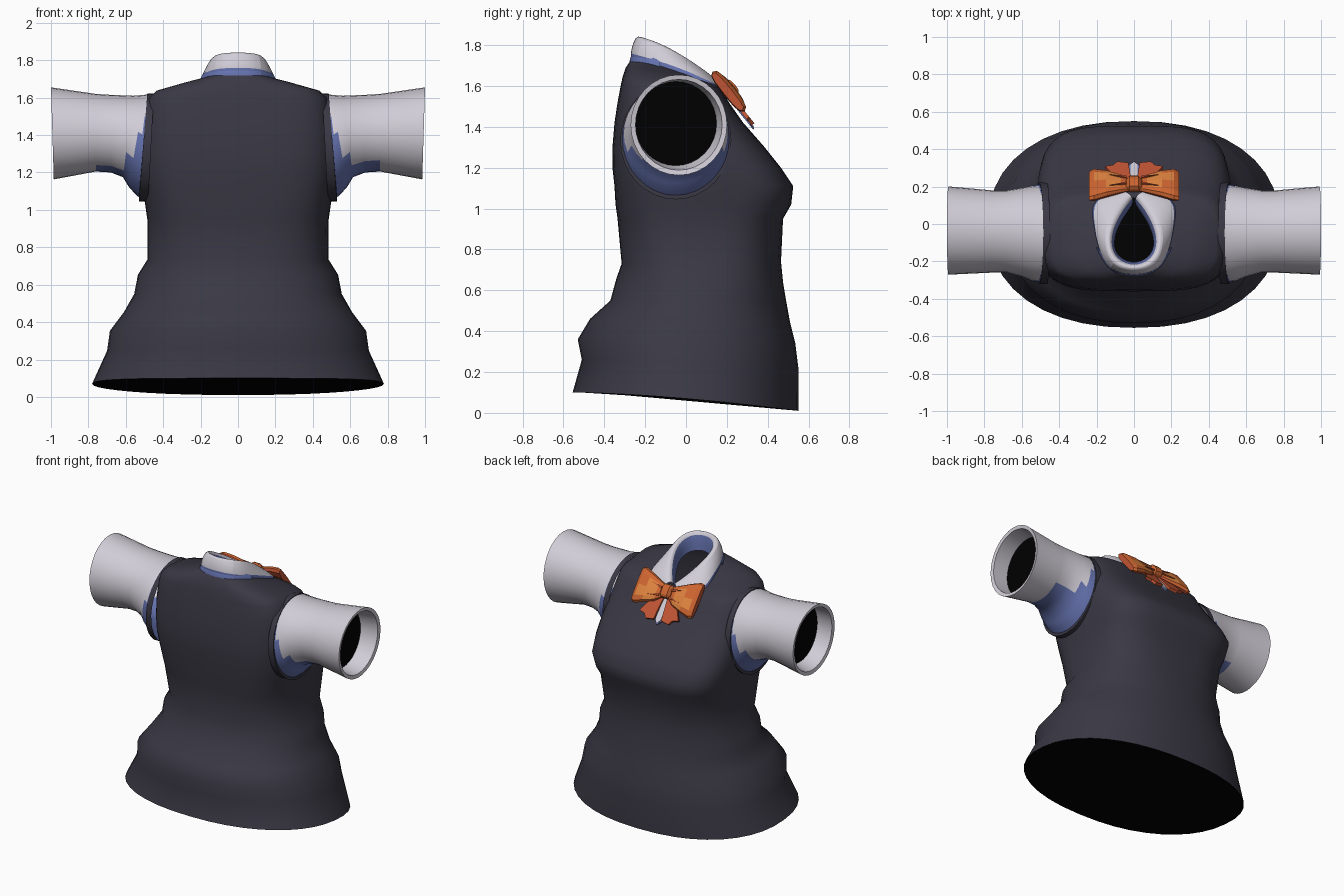
import bpy, bmesh
from math import sin, cos, pi, copysign
from mathutils import Vector

if "Cube" in bpy.data.objects:
    bpy.data.objects.remove(bpy.data.objects["Cube"])


def material(name, rgb):
    m = bpy.data.materials.new(name)
    m.use_nodes = True
    m.diffuse_color = (*rgb, 1)
    m.node_tree.nodes["Principled BSDF"].inputs["Base Color"].default_value = (*rgb, 1)
    return m


CHARCOAL = material("charcoal knit", (0.042, 0.040, 0.058))
BLACK = material("black lining", (0.0, 0.0, 0.0))
WHITE = material("shirt white", (0.64, 0.61, 0.68))
BLUE = material("shirt blue", (0.13, 0.17, 0.43))
ORANGE = material("ribbon orange", (0.62, 0.13, 0.03))
LIGHT = material("ribbon light orange", (0.74, 0.23, 0.05))
RUST = material("ribbon rust", (0.53, 0.09, 0.035))


def loft(name, rings, mats, rule=None, closed=True, caps=(), smooth=True):
    """Skin a list of rings; rule(strip, centre, normal) picks the material."""
    bm = bmesh.new()
    vs = [[bm.verts.new(p) for p in r] for r in rings]
    n = len(rings[0])
    strips = {}
    for i in range(len(vs) - 1):
        for j in range(n if closed else n - 1):
            k = (j + 1) % n
            strips[bm.faces.new((vs[i][j], vs[i][k], vs[i + 1][k], vs[i + 1][j]))] = i
    for c in caps:
        strips[bm.faces.new(vs[c])] = -1
    bmesh.ops.recalc_face_normals(bm, faces=bm.faces[:])
    bm.normal_update()
    for f, i in strips.items():
        f.material_index = rule(i, f.calc_center_median(), f.normal) if rule else 0
    me = bpy.data.meshes.new(name)
    bm.to_mesh(me)
    bm.free()
    for m in mats:
        me.materials.append(m)
    ob = bpy.data.objects.new(name, me)
    bpy.context.collection.objects.link(ob)
    if smooth:
        bpy.ops.object.select_all(action='DESELECT')
        ob.select_set(True)
        bpy.context.view_layer.objects.active = ob
        bpy.ops.object.shade_smooth_by_angle(angle=0.8)
    return ob


def power(v, e):
    return copysign(abs(v) ** e, v)


# Vest body: back height, front height, half width, back y, front y
BODY = [
    (.10, .01, .78, -.555, .55), (.26, .22, .70, -.51, .55),
    (.36, .34, .685, -.53, .535), (.46, .44, .61, -.47, .51),
    (.55, .55, .555, -.37, .49), (.66, .64, .535, -.34, .475),
    (.73, .74, .485, -.315, .465), (.95, .95, .485, -.335, .475),
    (1.02, 1.02, .495, -.345, .515), (1.11, 1.11, .51, -.35, .525),
    (1.2, 1.2, .52, -.36, .465), (1.3, 1.3, .52, -.36, .385),
    (1.42, 1.42, .51, -.35, .28), (1.52, 1.52, .495, -.335, .21),
    (1.60, 1.57, .48, -.32, .18), (1.645, 1.59, .44, -.31, .165),
    (1.69, 1.60, .30, -.295, .155), (1.72, 1.605, .19, -.275, .14)]


def body_ring(zb, zf, w, yb, yf):
    # Rounded at the hem, boxy through the chest, rounded again at the neck
    boxy = max(0, min(1, (zb - .6) / .5)) * min(1, w / .45) ** 2
    e = 2 / (2.25 + 1.5 * boxy)
    pts = []
    for k in range(40):
        a = 2 * pi * k / 40
        t = (power(sin(a), e) + 1) / 2
        pts.append((w * power(cos(a), e), yb + (yf - yb) * t, zb + (zf - zb) * t ** 1.6))
    return pts


loft("vest_body", [body_ring(*b) for b in BODY], [CHARCOAL, BLACK],
     lambda i, c, n: int(i < 0), caps=(0,))

# Sleeves: top x, bottom x, centre y, y radius, top z, bottom z
SLEEVE = [
    (.47, .51, -.05, .265, 1.62, 1.05), (.485, .55, -.05, .26, 1.617, 1.085),
    (.50, .585, -.05, .255, 1.615, 1.125), (.56, .615, -.045, .24, 1.61, 1.175),
    (.68, .68, -.04, .22, 1.615, 1.2), (.76, .76, -.04, .22, 1.62, 1.205),
    (1.0, .985, -.035, .236, 1.655, 1.163), (.995, .98, -.035, .212, 1.632, 1.188),
    (.87, .87, -.05, .2, 1.622, 1.21)]


def sleeve_ring(s, xt, xb, cy, ry, zt, zb):
    pts = []
    for k in range(32):
        a = 2 * pi * k / 32
        t = (sin(a) + 1) / 2
        pts.append((s * (xb + (xt - xb) * t), cy + ry * cos(a), zb + (zt - zb) * t))
    return pts


def sleeve_colour(i, c, nrm):
    if i < 0:
        return 2
    if i < 3:
        return int(c.z < (1.48, 1.42, 1.28)[i])
    return int(i < 5 and c.z < (1.265 if c.x > 0 else 1.235))


for side, s in (("left", 1), ("right", -1)):
    loft(side + "_sleeve", [sleeve_ring(s, *r) for r in SLEEVE],
         [WHITE, BLUE, BLACK], sleeve_colour, caps=(-1,))
    # Knit edging round the armhole
    loft(side + "_armhole_edge",
         [sleeve_ring(s, .45, .48, -.05, .272, 1.622, 1.045),
          sleeve_ring(s, .485, .53, -.05, .272, 1.622, 1.045),
          sleeve_ring(s, .485, .53, -.05, .255, 1.61, 1.065)], [CHARCOAL])


# Collar: half rows from the back centre round to the front
def mirrored(row):
    return [(-x, y, z) for x, y, z in reversed(row[1:])] + row


inner = mirrored([(0, -.215, 1.72), (.085, -.18, 1.71), (.115, -.1, 1.68),
                  (.08, 0, 1.63), (.025, .08, 1.58), (.004, .11, 1.55)])
fold_in = mirrored([(0, -.225, 1.84), (.09, -.19, 1.835), (.125, -.1, 1.795),
                    (.10, 0, 1.735), (.045, .09, 1.67), (.006, .135, 1.62)])
fold_out = mirrored([(0, -.26, 1.855), (.13, -.22, 1.85), (.16, -.1, 1.81),
                     (.14, 0, 1.75), (.10, .10, 1.68), (.02, .16, 1.63)])
lower = mirrored([(0, -.285, 1.75), (.14, -.265, 1.745), (.205, -.13, 1.71),
                  (.23, 0, 1.67), (.255, .15, 1.605), (.06, .18, 1.60)])
tuck = [(x * .9, y * .93, z - .04) for x, y, z in lower]
collar = loft("collar", [inner, fold_in, fold_out, lower, tuck], [WHITE, BLUE],
              lambda i, c, n: int(i in (0, 3)), closed=False)
rounding = collar.modifiers.new("rounding", 'SUBSURF')
rounding.levels = rounding.render_levels = 2
for poly in collar.data.polygons:
    poly.use_smooth = True

# Blue band showing under the back of the collar
band_rows = [[(x * k, y * k, z + dz) for x, y, z in lower[3:8]]
             for k, dz in ((.93, .02), (.985, -.01), (1.0, -.045))]
band = loft("collar_band", band_rows, [BLUE], closed=False)
band.modifiers.new("rounding", 'SUBSURF').levels = 2

# Bow lies on a sloping plane: x across, v up the chest, n outward
BOW, UP, OUT = Vector((0, .19, 1.565)), Vector((0, -.63, .78)), Vector((0, .78, .63))


def on_chest(x, v, n):
    return BOW + Vector((x, 0, 0)) + UP * v + OUT * n


def plate(name, poly, n0, n1, mat):
    rings = [[on_chest(x, v, n) for x, v in poly] for n in (n0, n1)]
    return loft(name, rings, [mat], caps=(0, -1), smooth=False)


def bow_ring(x, top, low, n0, n1):
    mid, half = (n0 + n1) / 2, (n1 - n0) / 2
    pts = []
    for k in range(12):
        a = 2 * pi * k / 12
        v = (top + low) / 2 + (top - low) / 2 * power(sin(a), .7)
        pts.append(on_chest(x, v, mid + half * power(cos(a), .7)))
    return pts


def wing_colour(i, c, nrm):
    v = (c - BOW).dot(UP)
    if nrm.dot(OUT) < .35:
        return 2
    return int(i in (1, 2) and -.09 < v < .02)


for side, s in (("left", 1), ("right", -1)):
    loft(side + "_bow_wing",
         [bow_ring(s * .02, .04, -.04, .005, .035),
          bow_ring(s * .07, .06, -.08, 0, .045),
          bow_ring(s * .15, .095, -.11, -.005, .055),
          bow_ring(s * .215, .12, -.13, -.01, .05),
          bow_ring(s * .24, .115, -.12, -.005, .035)],
         [ORANGE, LIGHT, RUST], wing_colour, caps=(0, -1), smooth=False)
    plate(side + "_bow_tail",
          [(s * .01, 0), (s * .06, 0), (s * .155, -.165), (s * .11, -.175),
           (s * .09, -.205), (s * .03, -.195)], .002, .02, RUST)
    # Creases fanning out from the knot
    for v in (.02, -.03):
        plate(side + "_bow_crease",
              [(s * .04, v), (s * .13, v * 1.8), (s * .04, v - .014)], .045, .053, RUST)

loft("bow_knot", [bow_ring(x, h, -h, 0, n) for x, h, n in
                  ((-.042, .035, .045), (-.025, .048, .065), (.025, .048, .065),
                   (.042, .035, .045))], [ORANGE], caps=(0, -1), smooth=False)

# Shirt placket showing between the tails
plate("shirt_placket_edge", [(-.026, 0), (.026, 0), (.026, -.195), (0, -.225), (-.026, -.195)],
      -.004, .004, BLUE)
plate("shirt_placket", [(-.02, 0), (.02, 0), (.02, -.19), (0, -.215), (-.02, -.19)],
      0, .009, WHITE)
